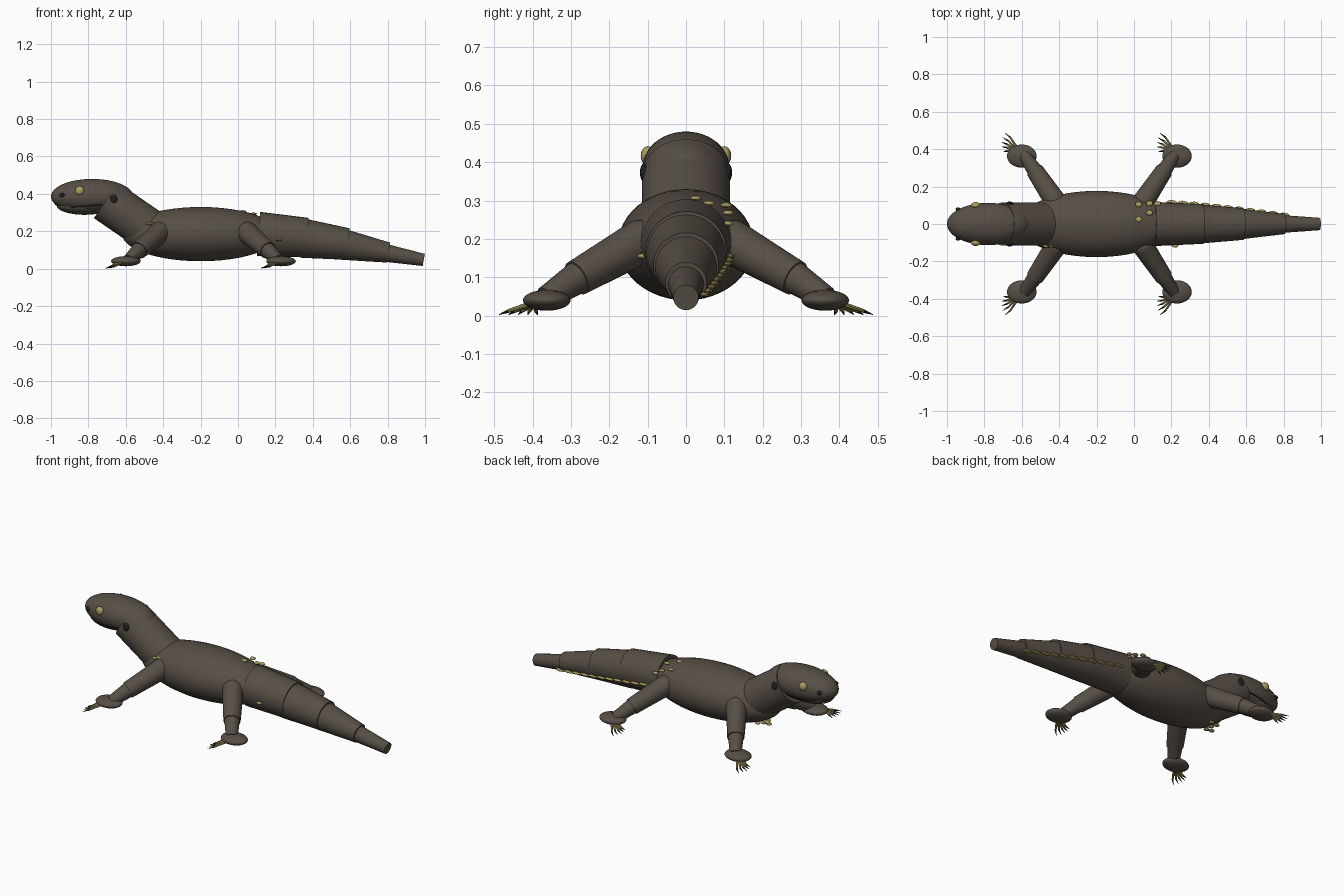
import bpy, math
from mathutils import Vector

if "Cube" in bpy.data.objects:
    bpy.data.objects.remove(bpy.data.objects["Cube"])


def material(name, rgb):
    m = bpy.data.materials.new(name)
    m.diffuse_color = (*rgb, 1)
    m.use_nodes = True
    m.node_tree.nodes["Principled BSDF"].inputs["Base Color"].default_value = m.diffuse_color
    return m


SKIN = material("brown_skin", (0.095, 0.078, 0.06))
GOLD = material("ochre", (0.42, 0.34, 0.12))
DARK = material("dark", (0.015, 0.015, 0.015))


def finish(name, mat):
    o = bpy.context.object
    o.name = name
    o.data.materials.append(mat)
    bpy.ops.object.shade_smooth_by_angle(angle=math.radians(40))
    return o


def ellipsoid(name, loc, size, mat=SKIN, rot=(0, 0, 0), seg=32):
    bpy.ops.mesh.primitive_uv_sphere_add(segments=seg, ring_count=seg // 2, radius=1,
                                         location=loc, rotation=rot)
    bpy.context.object.scale = size
    return finish(name, mat)


def cone(name, a, b, r1, r2, mat=SKIN, seg=32):
    a, b = Vector(a), Vector(b)
    d = b - a
    bpy.ops.mesh.primitive_cone_add(vertices=seg, radius1=r1, radius2=r2, depth=d.length,
                                    location=(a + b) / 2,
                                    rotation=d.to_track_quat('Z', 'Y').to_euler())
    return finish(name, mat)


# Trunk, neck and head
ellipsoid("body", (-0.2, 0, 0.185), (0.42, 0.177, 0.145), seg=48)
cone("neck", (-0.705, 0, 0.365), (-0.48, 0, 0.21), 0.115, 0.115, seg=48)
HC, HS = Vector((-0.78, 0, 0.386)), (0.22, 0.113, 0.094)
ellipsoid("head", HC, HS, seg=48)
ellipsoid("lower_jaw", (-0.82, 0, 0.338), (0.15, 0.085, 0.05))

# Mouth line following the head surface
cu = bpy.data.curves.new("mouth", 'CURVE')
cu.dimensions = '3D'
cu.bevel_depth = 0.003
sp = cu.splines.new('POLY')
N = 24
sp.points.add(N)
for i, p in enumerate(sp.points):
    t = math.radians(-105 + 210 * i / N)
    z = 0.343 - 0.012 * math.sin(math.pi * abs(i / N - 0.5) * 2)
    k = math.sqrt(1 - ((z - HC.z) / HS[2]) ** 2)
    p.co = (HC.x - HS[0] * k * math.cos(t), HS[1] * k * math.sin(t), z, 1)
mouth = bpy.data.objects.new("mouth_line", cu)
cu.materials.append(DARK)
bpy.context.collection.objects.link(mouth)

# Eyes, nostrils, ear openings
for s, side in ((1, "left"), (-1, "right")):
    ellipsoid(f"eye_{side}", (-0.846, s * 0.1, 0.417), (0.025, 0.018, 0.025), GOLD, seg=16)
    ellipsoid(f"nostril_{side}", (-0.94, s * 0.079, 0.394), (0.014, 0.01, 0.012), DARK, seg=12)
    ellipsoid(f"ear_{side}", (-0.665, s * 0.11, 0.373), (0.02, 0.01, 0.024), DARK, seg=16)

# Tail: overlapping tapered segments, each with a small step
TAIL = [((0.11, 0.186), (0.37, 0.166), 0.118, 0.106),
        ((0.345, 0.163), (0.585, 0.132), 0.105, 0.085),
        ((0.56, 0.13), (0.805, 0.086), 0.083, 0.054),
        ((0.785, 0.085), (0.993, 0.047), 0.048, 0.033)]
for i, (a, b, r1, r2) in enumerate(TAIL):
    cone(f"tail_segment_{i + 1}", (a[0], 0, a[1]), (b[0], 0, b[1]), r1, r2)

# Legs: front pair angled forward, rear pair angled back
LEGS = [("front", -0.42, -1), ("rear", 0.05, 1)]
for pos, hx, d in LEGS:
    for s, side in ((1, "left"), (-1, "right")):
        n = f"{pos}_{side}"
        hip = (hx, s * 0.12, 0.192)
        knee = (hx + d * 0.11, s * 0.285, 0.098)
        ankle = (hx + d * 0.165, s * 0.365, 0.045)
        fx = hx + d * 0.18
        ellipsoid(f"{n}_hip", hip, (0.058,) * 3, seg=24)
        cone(f"{n}_upper_leg", hip, knee, 0.058, 0.047)
        cone(f"{n}_lower_leg", knee, ankle, 0.042, 0.032)
        ellipsoid(f"{n}_knee", knee, (0.042,) * 3, seg=24)
        ellipsoid(f"{n}_foot", (fx, s * 0.363, 0.04), (0.079, 0.062, 0.027))
        # Fan of five toes with claws
        for i in range(5):
            f = i / 4
            a = Vector((fx - 0.025 - 0.03 * f, s * (0.408 - 0.018 * f), 0.03))
            b = Vector((fx - 0.09 - 0.014 * math.sin(math.pi * f) - 0.008 * f,
                        s * (0.487 - 0.10 * f), 0.003))
            m = a.lerp(b, 0.65) + Vector((0.006, s * 0.003, 0))
            cone(f"{n}_toe_{i + 1}", a, m, 0.007, 0.005, GOLD, 8)
            cone(f"{n}_claw_{i + 1}", m, b, 0.005, 0.001, DARK, 8)

# Ochre spots: back, throat and flanks
SPOTS = [(0.025, 0.105, 0.288), (0.083, 0.11, 0.268), (0.125, 0.108, 0.24),
         (0.025, 0.025, 0.306), (0.083, 0.06, 0.293),
         (-0.53, 0.02, 0.085), (-0.56, 0.03, 0.1), (-0.53, -0.02, 0.085),
         (-0.55, 0.0, 0.075), (-0.51, 0.05, 0.09),
         (-0.44, -0.11, 0.25), (-0.47, -0.112, 0.24), (0.22, -0.112, 0.155)]
for i, p in enumerate(SPOTS):
    ellipsoid(f"spot_{i + 1}", p, (0.018, 0.015, 0.007), GOLD, seg=12)

# Row of scales along the left side of the tail
for i in range(11):
    f = i / 10
    ellipsoid(f"tail_scale_{i + 1}", (0.2 + 0.6 * f, 0.112 - 0.067 * f ** 1.3, 0.155 - 0.1 * f),
              (0.03, 0.016, 0.006), GOLD, seg=12)
